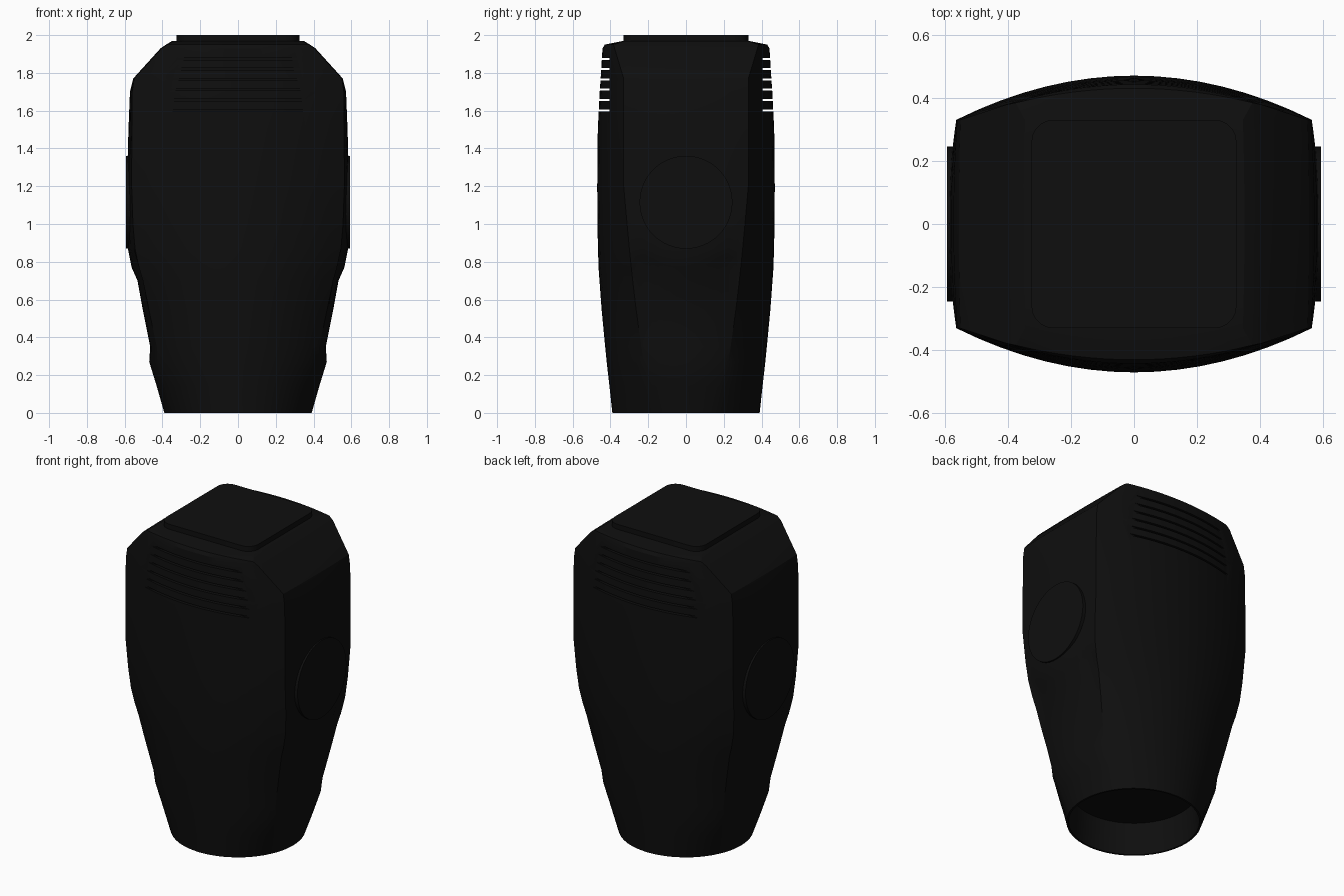
import bpy, bmesh, math
from mathutils import Matrix

old = bpy.data.objects.get("Cube")
if old:
    bpy.data.objects.remove(old, do_unlink=True)

black = bpy.data.materials.new("matte black")
black.use_nodes = True
color = (0.0045, 0.0045, 0.0045, 1)
black.diffuse_color = color
shader = black.node_tree.nodes["Principled BSDF"]
shader.inputs["Base Color"].default_value = color
shader.inputs["Roughness"].default_value = 0.6


def make_object(name, bm):
    bmesh.ops.recalc_face_normals(bm, faces=bm.faces)
    mesh = bpy.data.meshes.new(name)
    bm.to_mesh(mesh)
    bm.free()
    mesh.materials.append(black)
    obj = bpy.data.objects.new(name, mesh)
    bpy.context.collection.objects.link(obj)
    return obj


def activate(obj):
    bpy.ops.object.select_all(action="DESELECT")
    obj.select_set(True)
    bpy.context.view_layer.objects.active = obj


def smooth(obj, degrees=25):
    activate(obj)
    bpy.ops.object.shade_smooth_by_angle(angle=math.radians(degrees))


def add_box(bm, center, size):
    return bmesh.ops.create_cube(
        bm, size=1,
        matrix=Matrix.Translation(center) @ Matrix.Diagonal((*size, 1)))


# Housing levels: height, side half width, corner half width, half depth
LEVELS = [
    (0, .39, .37, .39), (.14, .43, .40, .405), (.27, .47, .43, .42),
    (.35, .465, .445, .428), (.55, .505, .485, .447), (.70, .532, .515, .458),
    (.77, .563, .53, .463), (.87, .583, .55, .466), (1, .586, .56, .469),
    (1.2, .588, .563, .47), (1.5, .58, .562, .467), (1.7, .572, .56, .457),
    (1.77, .555, .55, .452), (1.93, .41, .405, .442), (1.95, .38, .375, .43),
    (1.968, .35, .345, .34),
]
CORNER = math.radians(65)


def section(z, side, corner, depth):
    """Ring that goes from round at the base to bowed and square higher up."""
    blend = min(1, z / 1.2) ** 0.8
    edge = min(.33 + max(0, z - 1.77) * .3, depth - .01)
    quarter = []

    def put(angle, x, y, on_side):
        px = side * math.sin(angle) * (1 - blend) + x * blend
        py = depth * math.cos(angle) * (1 - blend) + y * blend
        lift = 0
        if on_side and .6 < z < .8:   # curved lip under the round pad
            reach = min(py, .2)
            lift = .41 - math.sqrt(.41 ** 2 - reach ** 2)
        quarter.append((px, py, z + lift))

    for i in range(9):
        u = i / 8
        put(u * CORNER, corner * u, depth - (depth - edge) * u * u, False)
    for v in (.1, .25, .4, .6, .8, 1):
        put(CORNER + (math.pi / 2 - CORNER) * v,
            corner + (side - corner) * (1 - (1 - v) ** 2), edge * (1 - v), True)

    half = quarter + [(x, -y, h) for x, y, h in reversed(quarter[:-1])]
    return half + [(-x, y, h) for x, y, h in reversed(half[1:-1])]


# Housing: hollow socket underneath, then the lofted outer shell
base = section(*LEVELS[0])
rings = [[(x * s, y * s, h) for x, y, _ in base] for s, h in ((.93, .2), (.97, 0))]
rings += [section(*level) for level in LEVELS]
bm = bmesh.new()
loops = [[bm.verts.new(p) for p in ring] for ring in rings]
for low, high in zip(loops, loops[1:]):
    for i in range(len(low)):
        j = (i + 1) % len(low)
        bm.faces.new((low[i], low[j], high[j], high[i]))
bm.faces.new(loops[0])
bm.faces.new(loops[-1])
housing = make_object("housing", bm)

# Vent slots, cut across the front and back
bm = bmesh.new()
for i in range(6):
    width = .78 if i < 4 else .70
    for sign in (-1, 1):
        add_box(bm, (0, sign * .504, 1.602 + i * .0545), (width, .2, .011))
cutter = make_object("vent_cutter", bm)
cutter.hide_render = True
cut = housing.modifiers.new("vents", "BOOLEAN")
cut.operation = "DIFFERENCE"
cut.solver = "EXACT"
cut.object = cutter
activate(housing)
bpy.ops.object.modifier_apply(modifier=cut.name)
bpy.data.objects.remove(cutter, do_unlink=True)
smooth(housing)

# Top plate with rounded corners
bm = bmesh.new()
add_box(bm, (0, 0, 1.97), (.65, .66, .06))
upright = [e for e in bm.edges if abs(e.verts[0].co.z - e.verts[1].co.z) > .01]
bmesh.ops.bevel(bm, geom=upright, offset=.07, segments=5, profile=.5, affect="EDGES")
smooth(make_object("top_plate", bm))

# Round side buttons
for name, sign in (("left_button", 1), ("right_button", -1)):
    bm = bmesh.new()
    bmesh.ops.create_cone(
        bm, cap_ends=True, segments=48, radius1=.246, radius2=.246, depth=.05,
        matrix=Matrix.Translation((sign * .567, 0, 1.115))
        @ Matrix.Rotation(math.pi / 2, 4, "Y"))
    smooth(make_object(name, bm))
